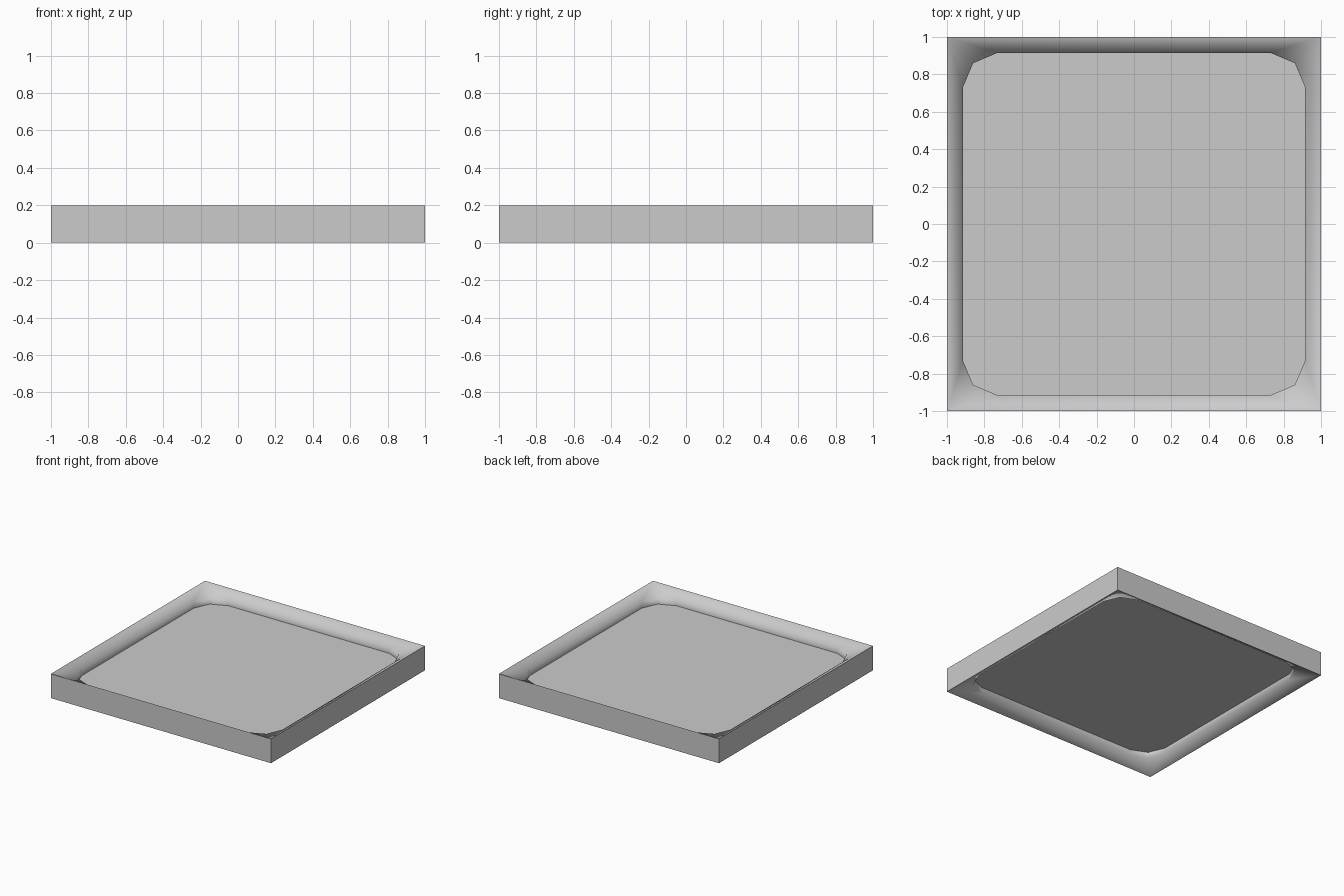
import bpy, bmesh, math

if "Cube" in bpy.data.objects:
    bpy.data.objects.remove(bpy.data.objects["Cube"])

H = 0.2        # overall height
LIP = 0.05     # drop of the sloped rim toward the opening


def outline():
    """Rounded-square opening: three points per corner, counter-clockwise."""
    pts = []
    for k in range(4):
        c, s = round(math.cos(k * math.pi / 2)), round(math.sin(k * math.pi / 2))
        for x, y in ((0.915, 0.73), (0.86, 0.86), (0.73, 0.915)):
            pts.append((c * x - s * y, s * x + c * y))
    return pts


def finish(bm, name):
    bmesh.ops.recalc_face_normals(bm, faces=bm.faces)
    me = bpy.data.meshes.new(name)
    bm.to_mesh(me)
    bm.free()
    ob = bpy.data.objects.new(name, me)
    bpy.context.collection.objects.link(ob)
    return ob


square = [(1, 1), (-1, 1), (-1, -1), (1, -1)]
inner = outline()

# Frame: outer walls, sloped rims above and below, inner wall
bm = bmesh.new()


def ring(pts, z):
    return [bm.verts.new((x, y, z)) for x, y in pts]


def bridge(a, b):
    n = len(a)
    for i in range(n):
        j = (i + 1) % n
        bm.faces.new((a[i], a[j], b[j], b[i]))


def rim(out, inn):
    for k in range(4):
        a, b, c, d = (inn[(3 * k + i) % 12] for i in range(4))
        bm.faces.new((out[k], b, a))
        bm.faces.new((out[k], c, b))
        bm.faces.new((out[k], out[(k + 1) % 4], d, c))


out_low, out_top = ring(square, 0), ring(square, H)
in_low, in_top = ring(inner, LIP), ring(inner, H - LIP)
bridge(out_low, out_top)
bridge(in_low, in_top)
rim(out_top, in_top)
rim(out_low, in_low)
frame = finish(bm, "frame")
bpy.context.view_layer.objects.active = frame
frame.select_set(True)
bpy.ops.object.shade_smooth_by_angle(angle=math.radians(82))

# Thin panel held at mid height, visible from both sides
bm = bmesh.new()
bm.faces.new(ring(inner, H / 2))
finish(bm, "panel")
